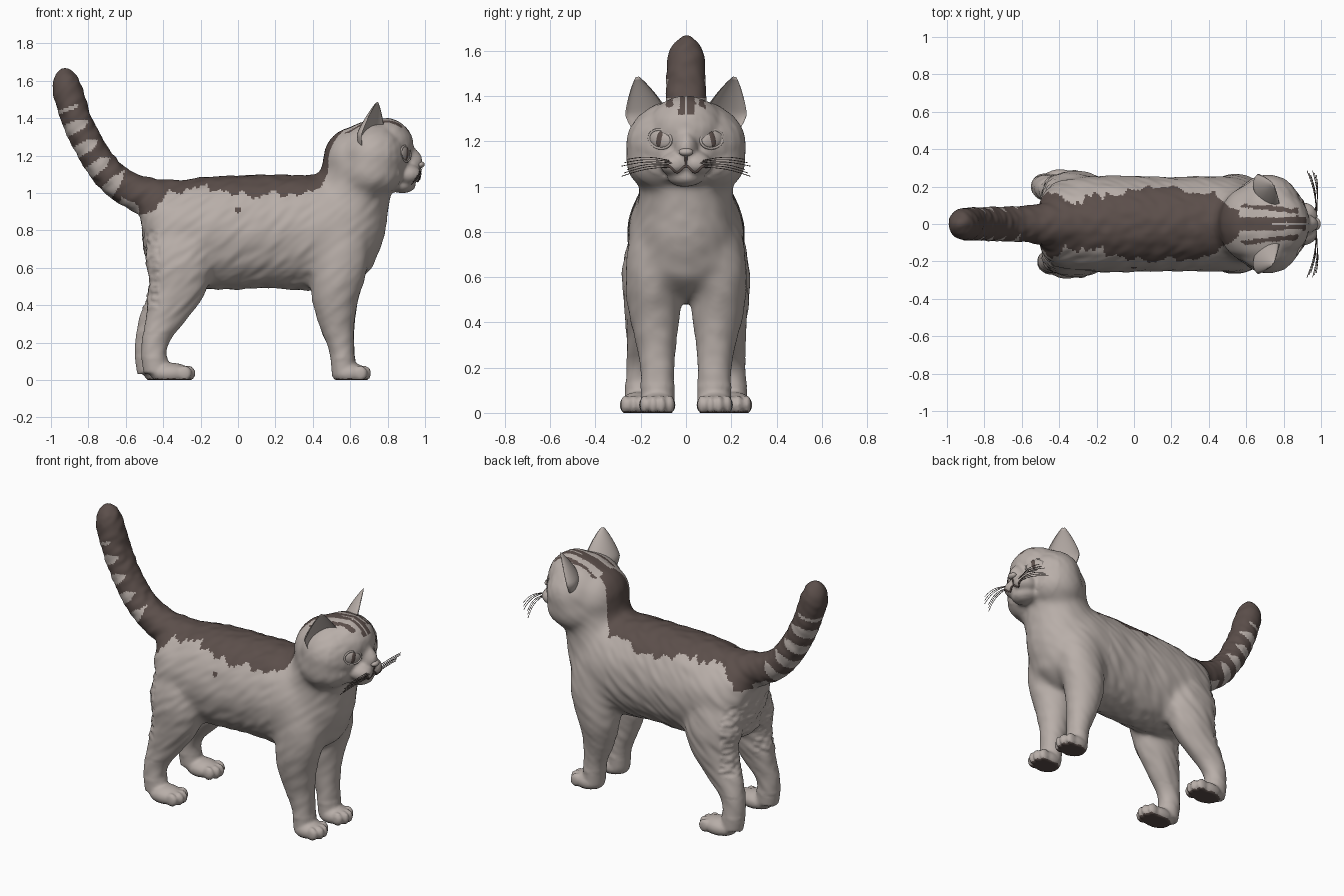
import bpy, bmesh, math
from mathutils import Vector, Matrix, noise

if "Cube" in bpy.data.objects:
    bpy.data.objects.remove(bpy.data.objects["Cube"])


def material(name, rgb):
    m = bpy.data.materials.new(name)
    m.diffuse_color = (*rgb, 1)
    m.use_nodes = True
    m.node_tree.nodes["Principled BSDF"].inputs["Base Color"].default_value = m.diffuse_color
    return m


FUR = material("pale fur", (0.48, 0.425, 0.395))
BROWN = material("brown fur", (0.105, 0.077, 0.069))


def spline(pts, n=8):
    """Catmull-Rom through tuples of any length."""
    out, ext = [], [pts[0]] + list(pts) + [pts[-1]]
    for a, b, c, d in zip(ext, ext[1:], ext[2:], ext[3:]):
        for k in range(n):
            t = k / n
            out.append(tuple(0.5 * (2 * q + (r - p) * t + (2 * p - 5 * q + 4 * r - s) * t * t
                                    + (3 * q - p - 3 * r + s) * t ** 3) for p, q, r, s in zip(a, b, c, d)))
    return out + [tuple(pts[-1])]


def tube(bm, rings, seg=28):
    """Loft of ellipses: x, y, z, half width along y, half depth."""
    R = spline(rings)
    P = [Vector(r[:3]) for r in R]
    loops = []
    for i, r in enumerate(R):
        T = (P[min(i + 1, len(P) - 1)] - P[max(i - 1, 0)]).normalized()
        S = Vector((0, 1, 0))
        S = (S - T * S.dot(T)).normalized()
        U = T.cross(S)
        a, b = max(r[3], 0.005), max(r[4], 0.005)
        loops.append([bm.verts.new(P[i] + S * a * math.cos(w) + U * b * math.sin(w))
                      for w in (2 * math.pi * k / seg for k in range(seg))])
    for A, B in zip(loops, loops[1:]):
        for k in range(seg):
            j = (k + 1) % seg
            bm.faces.new((A[k], A[j], B[j], B[k]))
    bm.faces.new(loops[0][::-1])
    bm.faces.new(loops[-1])


def ball(bm, c, r, rot=None):
    m = Matrix.Translation(c) @ (rot or Matrix()) @ Matrix.Diagonal((*r, 1))
    bmesh.ops.create_uvsphere(bm, u_segments=28, v_segments=18, radius=1, matrix=m)


def make(name, bm, mat):
    bmesh.ops.recalc_face_normals(bm, faces=bm.faces[:])
    me = bpy.data.meshes.new(name)
    bm.to_mesh(me)
    bm.free()
    for p in me.polygons:
        p.use_smooth = True
    ob = bpy.data.objects.new(name, me)
    bpy.context.collection.objects.link(ob)
    me.materials.append(mat)
    return ob


def apply_mods(ob):
    bpy.context.view_layer.objects.active = ob
    ob.select_set(True)
    for m in list(ob.modifiers):
        bpy.ops.object.modifier_apply(modifier=m.name)


bm = bmesh.new()
# torso and neck
tube(bm, [(-.515, 0, .84, .08, .1), (-.485, 0, .84, .16, .18), (-.42, 0, .83, .22, .23), (-.3, 0, .79, .25, .285),
          (-.1, 0, .787, .258, .305), (.15, 0, .795, .252, .305), (.4, 0, .787, .255, .31), (.54, 0, .79, .25, .29),
          (.65, 0, .8, .21, .24), (.71, 0, .81, .15, .17), (.75, 0, .81, .06, .06)])
tube(bm, [(.53, 0, .58, .12, .13), (.545, 0, .68, .18, .195), (.565, 0, .79, .225, .22), (.585, 0, .9, .215, .22),
          (.62, 0, 1.02, .207, .2), (.64, 0, 1.18, .19, .18)])
# head, cheeks, muzzle and chin
for c, r in [((.72, 0, 1.19), (.2, .268, .2)), ((.78, 0, 1.25), (.16, .175, .152)), ((.605, 0, 1.17), (.152, .2, .18)),
             ((.9, 0, 1.17), (.085, .055, .08)), ((.875, 0, 1.045), (.075, .085, .045))]:
    ball(bm, c, r)
for s in (-1, 1):
    ball(bm, (.71, s * .105, 1.11), (.17, .166, .135))
    ball(bm, (.9, s * .045, 1.1), (.082, .07, .055))
    # front leg
    tube(bm, [(.55, s * .13, .85, .1, .13), (.55, s * .15, .65, .12, .15), (.52, s * .14, .46, .118, .13),
              (.53, s * .131, .3, .09, .098), (.555, s * .126, .17, .077, .07), (.565, s * .125, .04, .074, .064)])
    # hind leg, the far one set slightly back
    d = -.035 if s > 0 else 0
    tube(bm, [(-.28, s * .12, .85, .1, .15), (-.305, s * .16, .66, .12, .19), (-.325, s * .17, .51, .11, .16),
              (-.375 + d / 2, s * .178, .38, .09, .12), (-.422 + d, s * .19, .27, .072, .088),
              (-.45 + d, s * .2, .17, .068, .071), (-.435 + d, s * .205, .04, .066, .07)])
    # paws with toes
    for x, y, l in [(.595, .127, .095), (-.36 + d, .212, .11)]:
        ball(bm, (x, s * y, .035), (l, .082, .058))
        for k in (-1.5, -.5, .5, 1.5):
            ball(bm, (x + l - .012 - .01 * k * k, s * y + k * .037, .036), (.038, .022, .042))
# tail
TAIL = [(-.25, 0, .965, .12, .11), (-.41, 0, .965, .13, .11), (-.54, 0, 1.0, .105, .1), (-.665, 0, 1.075, .097, .09),
        (-.765, 0, 1.2, .095, .085), (-.855, 0, 1.375, .094, .083), (-.912, 0, 1.55, .088, .083),
        (-.922, 0, 1.625, .068, .065), (-.925, 0, 1.675, .02, .02)]
tube(bm, TAIL)
body = make("cat_body", bm, FUR)

# fuse the parts, then soften the joins more than the paws and face
rm = body.modifiers.new("fuse", 'REMESH')
rm.mode, rm.voxel_size, rm.use_smooth_shade = 'VOXEL', 0.0105, True
apply_mods(body)
for name, low, high, x0, x1 in (("soft", .13, 2, -2, .8), ("neck", .55, 1.16, .38, .86)):
    g = body.vertex_groups.new(name=name)
    g.add([v.index for v in body.data.vertices if low < v.co.z < high and x0 < v.co.x < x1], 1, 'REPLACE')
for grp, it in (("", 4), ("neck", 60), ("soft", 50)):
    m = body.modifiers.new("smooth", 'SMOOTH')
    m.factor, m.iterations, m.vertex_group = .5, it, grp
apply_mods(body)
me = body.data

# combed fur relief, shaggier behind the thighs
normals = [v.normal.copy() for v in me.vertices]
for v, n in zip(me.vertices, normals):
    x, y, z = v.co
    along, across = .75 * x + .66 * z, .66 * x - .75 * z
    h = .006 * noise.noise(Vector((along * 7, across * 26, y * 18)))
    if x > .4 or z < .25:
        h *= .5
    if x < -.42 and .38 < z < .8:
        h += .008 * noise.noise(Vector((x * 20, y * 28, z * 45)))
    if z > .1:
        v.co += n * h
    v.co.z = max(v.co.z, 0)

# markings: saddle, tail rings, crown stripes and soles
path = [(Vector(p[:3]), p[4]) for p in spline(TAIL[2:], 10)]
arc = [0]
for (a, _), (b, _) in zip(path, path[1:]):
    arc.append(arc[-1] + (b - a).length)


def tail_dark(c):
    i = min(range(len(path)), key=lambda k: (path[k][0] - c).length_squared)
    P, r = path[i]
    a, b = path[max(i - 1, 0)][0], path[min(i + 1, len(path) - 1)][0]
    t = (b - a).normalized()
    up = Vector((t.z, 0, -t.x))
    s = arc[i] + (c - P).dot(t)
    dorsal = (c - P).dot(up) / max(r, .03) + .2 * noise.noise(c * 25)
    if s < .06:
        return dorsal > -.6
    ring = abs((s - .13 + .06) % .12 - .06)
    return not (s < .6 and ring < min(.03, .05 * (.72 - dorsal)))


def is_dark(c, n):
    x, y, z = c
    ay, wob = abs(y), noise.noise(Vector((x * 13, y * 13, 3)))
    if z < .008 and n.z < -.5:
        return True
    if x < -.53 and z > .88:
        return tail_dark(c)
    if x < .44:
        low = 1.005 + .022 * math.sin(x * 9 + 3.3) - .09 * min(1, max(0, -.38 - x) / .08)
        low += .035 * noise.noise(Vector((x * 19, y * 2, 0))) + .02 * noise.noise(Vector((x * 45, y * 2, 5)))
        return z > low or (y < 0 and math.hypot(x, z - .91) < .016)
    if x < .56:
        return z > 1.03 and ay < .15 - .7 * (x - .44) + .02 * wob and n.x < .3
    if z < 1.32 or x > .92:
        return False
    inner = (.009 if x > .74 else -1) < ay < .036 + .012 * wob
    outer = .075 < ay + .11 * (x - .7) < .1 + .015 * wob and x < .88
    return inner or outer


me.materials.clear()
me.materials.append(FUR)
me.materials.append(BROWN)
for p in me.polygons:
    p.material_index = int(is_dark(p.center, p.normal))
me.update()
bpy.context.view_layer.update()


def on_face(y, z):
    hit, loc, n, _ = body.ray_cast(Vector((2, y, z)), Vector((-1, 0, 0)))
    return loc, n


def wire(name, lines, width, mat):
    cu = bpy.data.curves.new(name, 'CURVE')
    cu.dimensions, cu.bevel_depth, cu.bevel_resolution = '3D', width, 1
    for pts in lines:
        sp = cu.splines.new('POLY')
        sp.points.add(len(pts) - 1)
        for q, p in zip(sp.points, pts):
            q.co = (*p, 1)
    cu.materials.append(mat)
    ob = bpy.data.objects.new(name, cu)
    bpy.context.collection.objects.link(ob)


for s, side in ((-1, "right"), (1, "left")):
    # cupped ear
    bm = bmesh.new()
    base, tip = Vector((.71, s * .163, 1.25)), Vector((.745, s * .215, 1.485))
    fwd = Vector((.75, s * .5, 0)).normalized()
    lat = fwd.cross(tip - base).normalized()
    rows = []
    for i in range(17):
        v = i / 16
        w = .12 * (1 - v ** 1.5) ** .9 * (.6 + .4 * min(1, v * 3)) + .008
        ring = []
        for k in range(28):
            a = 2 * math.pi * k / 28
            depth = -.38 if math.sin(a) > 0 else .68
            ring.append(bm.verts.new(base.lerp(tip, v) + lat * w * math.cos(a) + fwd * w * depth * math.sin(a)))
        rows.append(ring)
    for A, B in zip(rows, rows[1:]):
        for k in range(28):
            bm.faces.new((A[k], A[(k + 1) % 28], B[(k + 1) % 28], B[k]))
    bm.faces.new(rows[0])
    bm.faces.new(rows[-1])
    make(side + "_ear", bm, FUR)
    # eye, lid rim and slit pupil
    loc, n = on_face(s * .115, 1.21)
    rot = n.to_track_quat('X', 'Z').to_matrix().to_4x4() @ Matrix.Rotation(s * .2, 4, 'X')
    bm = bmesh.new()
    ball(bm, loc - n * .006, (.016, .054, .039), rot)
    make(side + "_eye", bm, FUR)
    bm = bmesh.new()
    ball(bm, loc + n * .003, (.009, .018, .034), rot)
    make(side + "_pupil", bm, BROWN)
    rim = [loc + rot.to_3x3() @ Vector((-.002, .056 * math.cos(a), .041 * math.sin(a)))
           for a in (2 * math.pi * k / 28 for k in range(29))]
    wire(side + "_eyelid", [rim], .006, FUR)
    # whiskers
    lines = []
    for k in range(6):
        root = on_face(s * (.06 + .008 * (k % 3)), 1.085 + .006 * k)[0]
        end = Vector((.925 + .01 * k, s * (.285 - .012 * (k % 3)), 1.045 + .015 * k))
        lines.append([root.lerp(end, t / 6) + Vector((.012, 0, .012)) * math.sin(math.pi * t / 6) for t in range(7)])
    wire(side + "_whiskers", lines, .0018, BROWN)

# nose and mouth line
bm = bmesh.new()
ball(bm, (.974, 0, 1.152), (.024, .032, .018))
make("nose", bm, FUR)
mouth = [on_face(y / 100, 1.077 + .014 * math.cos(abs(y) / 8 * 2 * math.pi))[0] for y in range(-8, 9)]
wire("mouth", [mouth, [on_face(0, z)[0] for z in (1.09, 1.11, 1.135)]], .006, BROWN)
